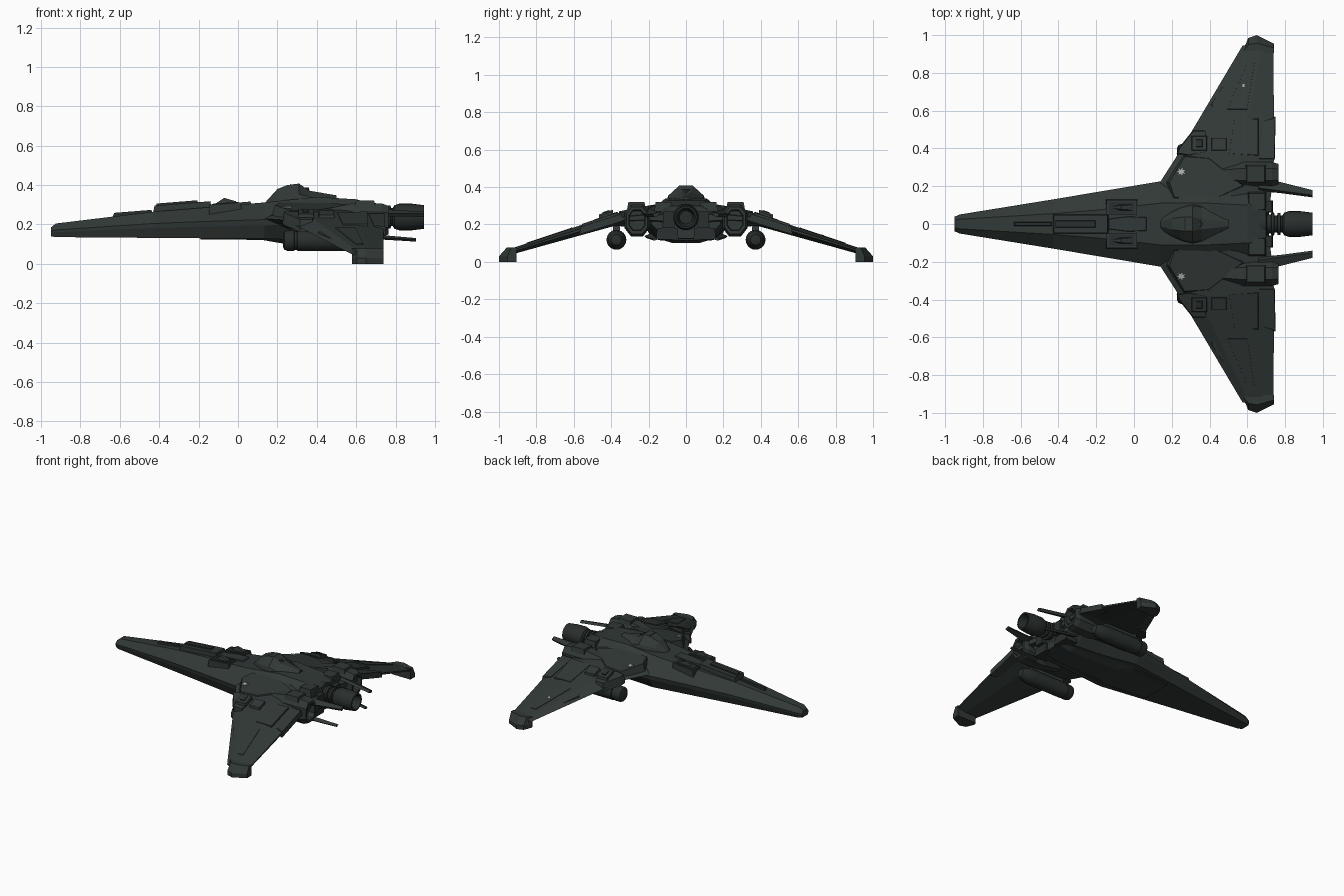
import bpy, bmesh, math

if "Cube" in bpy.data.objects:
    bpy.data.objects.remove(bpy.data.objects["Cube"])

def material(name, c):
    m = bpy.data.materials.new(name)
    m.diffuse_color = (*c, 1)
    m.use_nodes = True
    m.node_tree.nodes["Principled BSDF"].inputs["Base Color"].default_value = m.diffuse_color
    return m

HULL = material("dark green grey", (0.030, 0.040, 0.037))
DARK = material("darker metal", (0.022, 0.028, 0.027))
PALE = material("pale grey", (0.40, 0.43, 0.42))

def finish(name, bm, mat, mirror=False, smooth=None):
    bmesh.ops.recalc_face_normals(bm, faces=bm.faces)
    me = bpy.data.meshes.new(name)
    bm.to_mesh(me)
    bm.free()
    ob = bpy.data.objects.new(name, me)
    bpy.context.collection.objects.link(ob)
    me.materials.append(mat)
    if mirror:
        mod = ob.modifiers.new("mirror", 'MIRROR')
        mod.use_axis = (False, True, False)
    if smooth:
        bpy.ops.object.select_all(action='DESELECT')
        ob.select_set(True)
        bpy.context.view_layer.objects.active = ob
        bpy.ops.object.shade_smooth_by_angle(angle=math.radians(smooth))
    return ob

def loft(name, rings, mat=HULL, mirror=False, smooth=None):
    """Skin a list of equal-length rings and cap both ends."""
    bm = bmesh.new()
    vs = [[bm.verts.new(p) for p in r] for r in rings]
    n = len(vs[0])
    for a, b in zip(vs, vs[1:]):
        for i in range(n):
            j = (i + 1) % n
            bm.faces.new((a[i], a[j], b[j], b[i]))
    bm.faces.new(vs[0])
    bm.faces.new(vs[-1])
    return finish(name, bm, mat, mirror, smooth)

def body(name, sections, mat=HULL, smooth=None):
    """Symmetric hull along x: (x, top half width, side half width, bottom half width, top, mid, bottom)."""
    rings = []
    for x, wt, w, wb, zt, zm, zb in sections:
        half = [(wt, zt), (w, zm), (w * .97, zm - (zm - zb) * .3), (wb, zb)]
        rings.append([(x, y, z) for y, z in half] + [(x, -y, z) for y, z in reversed(half)])
    return loft(name, rings, mat, False, smooth)

def turned(name, profile, y, z, mat=DARK, sides=24, mirror=False):
    """Round part along x from (x, radius) pairs."""
    rings = [[(x, y + r * math.cos(2 * math.pi * i / sides), z + r * math.sin(2 * math.pi * i / sides))
              for i in range(sides)] for x, r in profile]
    return loft(name, rings, mat, mirror, 35)

def wing_top(x, y):
    for (y0, z0), (y1, z1) in zip(TOPS, TOPS[1:]):
        if y <= y1:
            return z0 + (z1 - z0) * (y - y0) / (y1 - y0)
    return TOPS[-1][1]

def plate(name, pts, height, depth=0.03, inset=0.85, surf=None, mat=HULL, mirror=True):
    """Raised plate following a surface; the top outline is shrunk by inset."""
    surf = surf or wing_top
    cx = sum(p[0] for p in pts) / len(pts)
    cy = sum(p[1] for p in pts) / len(pts)
    low = [(x, y, surf(x, y) - depth) for x, y in pts]
    top = []
    for x, y in pts:
        u, v = cx + (x - cx) * inset, cy + (y - cy) * inset
        top.append((u, v, surf(u, v) + height))
    return loft(name, [low, top], mat, mirror)

def rect(x0, x1, y0, y1):
    return [(x0, y0), (x1, y0), (x1, y1), (x0, y1)]

def deck(x, y):
    """Height of the forward fuselage top."""
    return 0.265 + (x + 0.43) * 0.08

# fuselage with long tapering nose
body("fuselage", [
    (-.95, .020, .038, .030, .185, .165, .140),
    (-.925, .025, .050, .040, .205, .172, .136),
    (-.43, .055, .130, .105, .265, .205, .132),
    (-.18, .075, .172, .140, .285, .215, .130),
    (.135, .110, .225, .185, .312, .225, .128),
    (.40, .110, .230, .150, .340, .235, .118),
    (.60, .100, .220, .135, .328, .240, .115),
    (.70, .080, .190, .110, .300, .235, .125)])
# belly step and keel
body("belly_panel", [
    (-.19, .08, .130, .11, .16, .15, .124), (.12, .12, .175, .14, .16, .15, .122),
    (.23, .12, .165, .08, .16, .14, .103), (.60, .12, .150, .07, .16, .14, .100),
    (.68, .10, .120, .07, .17, .15, .115)])

# wings: y, leading x, trailing x, top z, thickness
WING = [(.08, .10, .715, .312, .16), (.22, .137, .735, .290, .11),
        (.38, .240, .742, .258, .065), (.945, .575, .738, .068, .032)]
TOPS = [(w[0], w[3]) for w in WING]
rings = []
for y, a, b, z, t in WING:
    c = b - a
    rings.append([(a, y, z - t * .55), (a + .2 * c, y, z), (a + .65 * c, y, z), (b, y, z - t * .35),
                  (b, y, z - t * .6), (a + .65 * c, y, z - t), (a + .2 * c, y, z - t)])
loft("wing", rings, HULL, True)
# drooped wing tips
TIP = [(.58, .925), (.605, .985), (.65, 1.0), (.74, .955), (.74, .905), (.59, .905)]
loft("wing_tip", [[(x, y, 0) for x, y in TIP],
                  [(x, y, .03) for x, y in TIP],
                  [(x, .905 + (y - .905) * .55, .078) for x, y in TIP]], HULL, True)

# wing surface fittings
plate("wing_root_fairing", [(.17, .22), (.26, .37), (.40, .36), (.60, .20), (.45, .13), (.2, .13)], .008, .05, .9)
plate("leading_edge_block", [(.225, .37), (.235, .40), (.315, .50), (.385, .50), (.395, .38), (.29, .36)], .006, .055, .9)
plate("wing_box_front", rect(.30, .39, .385, .47), .024, .03, .85)
plate("wing_box_front_lid", rect(.325, .365, .405, .45), .030, .01, .8, mat=DARK)
plate("wing_box_rear", rect(.405, .495, .385, .46), .016, .03, .85)
plate("wing_panel", [(.50, .37), (.66, .36), (.66, .56), (.53, .56)], .004, .03, .96)
plate("outer_wing_panel", [(.49, .60), (.60, .60), (.64, .86), (.60, .86)], .003, .02, .94)
plate("leading_edge_strip", [(.43, .60), (.405, .63), (.47, .73), (.50, .72)], -.010, .028, .9)
plate("flap", [(.66, .34), (.745, .34), (.750, .57), (.69, .55)], -.008, .048, .95)
plate("pale_mark_inner", [(.25 + (.023 if i % 2 else .012) * math.cos(i * math.pi / 7),
      .277 + (.021 if i % 2 else .010) * math.sin(i * math.pi / 7)) for i in range(14)], .0125, .004, 1, mat=PALE)
plate("pale_mark_outer", rect(.575, .585, .725, .74), .005, .004, 1, mat=PALE, mirror=False)

# canopy hump with faceted sides
rings = []
for x, wb, wt, zb, zt in [(.14, .03, .012, .300, .314), (.20, .070, .030, .30, .380), (.25, .095, .036, .30, .400),
                          (.31, .112, .036, .30, .408), (.36, .105, .028, .31, .372), (.50, .030, .012, .31, .348)]:
    m = (zb + zt) / 2
    rings.append([(x, y, z) for y, z in [(-wb, zb), (-wb * .85, m), (-wt, zt), (wt, zt), (wb * .85, m), (wb, zb)]])
loft("canopy", rings)
plate("canopy_hatch", [(.26, -.035), (.34, -.030), (.365, 0), (.34, .030), (.26, .035)], .003, .02, .9,
      surf=lambda x, y: .402 if x < .32 else .384, mat=DARK, mirror=False)

# spine housing and nose rail
plate("spine_housing", rect(-.435, -.13, -.052, .052), .030, .03, .93, deck, mirror=False)
plate("spine_channel", rect(-.42, -.20, -.018, .018), .040, .01, .95, deck, DARK, False)
plate("nose_rail", rect(-.64, -.43, -.010, .010), .010, .02, .9, deck, DARK, False)
plate("spine_cap", [(-.15, -.03), (-.03, -.045), (.08, -.04), (.08, .04), (-.03, .045), (-.15, .03)], .012, .03, .85, deck, mirror=False)

# twin deck bays with raised wedges
plate("deck_bay_frame", rect(-.15, .02, .045, .130), .012, .06, .94, deck)
plate("deck_bay_floor", rect(-.135, .005, .055, .118), .016, .01, .97, deck, DARK)
loft("deck_wedge", [[(-.12, .085, .30), (-.12, .092, .30), (-.12, .092, .302), (-.12, .085, .302)],
                    [(-.07, .068, .29), (-.07, .108, .29), (-.07, .098, .335), (-.07, .078, .335)],
                    [(-.01, .065, .29), (-.01, .112, .29), (-.01, .102, .318), (-.01, .074, .318)]], HULL, True)

# side engine nacelles with recessed exhausts
def octo(x, s, y=.262, z=.222, wy=.066, wz=.085):
    k = [(-.5, 1), (.5, 1), (1, .5), (1, -.5), (.5, -1), (-.5, -1), (-1, -.5), (-1, .5)]
    return [(x, y + a * wy * s, z + b * wz * s) for a, b in k]
loft("side_nacelle", [octo(.42, .6), octo(.58, 1), octo(.73, 1), octo(.765, .85), octo(.765, .65), octo(.72, .6)], HULL, True)
plate("nacelle_cover", rect(.59, .70, .215, .315), .016, .02, .85, lambda x, y: .305)
plate("rear_deck_block", rect(.60, .70, .07, .17), .012, .04, .85, lambda x, y: .308)

# rear bulkhead fittings
plate("rear_block", rect(.66, .735, .06, .125), .0, .09, .9, lambda x, y: .27, DARK)
plate("rear_lower_block", rect(.62, .715, .04, .16), .0, .06, .9, lambda x, y: .18, DARK)

# main engine: ringed neck and bell with hollow end
turned("engine_neck", [(.62, .075), (.70, .072), (.705, .050), (.725, .050), (.727, .060), (.742, .060), (.744, .045),
       (.758, .045), (.76, .058), (.775, .058), (.777, .045), (.81, .045)], 0, .238)
turned("engine_bell", [(.785, .045), (.795, .060), (.82, .068), (.88, .068), (.945, .060), (.945, .050), (.87, .035)], 0, .238)

# tail blades beside the engine
def blade(name, a, b, wa, wb, t):
    ring = lambda p, w: [(p[0], p[1] + sy * w + sz * .006, p[2] + sz * t - sy * w * .4)
                         for sy, sz in [(-1, -1), (1, -1), (1, 1), (-1, 1)]]
    loft(name, [ring(a, wa), ring(b, wb)], HULL, True)
blade("tail_blade", (.66, .215, .262), (.945, .160, .252), .030, .013, .008)
blade("lower_tail_blade", (.66, .200, .140), (.905, .165, .122), .018, .010, .005)

# underwing pods and pylons
turned("underwing_pod", [(.228, .030), (.236, .046), (.25, .052), (.285, .052), (.288, .048), (.30, .048), (.303, .053),
       (.56, .053), (.62, .045), (.655, .028), (.66, .012)], .372, .118, mirror=True)
plate("pod_pylon", rect(.29, .58, .352, .392), .09, .01, .8, lambda x, y: .145)
